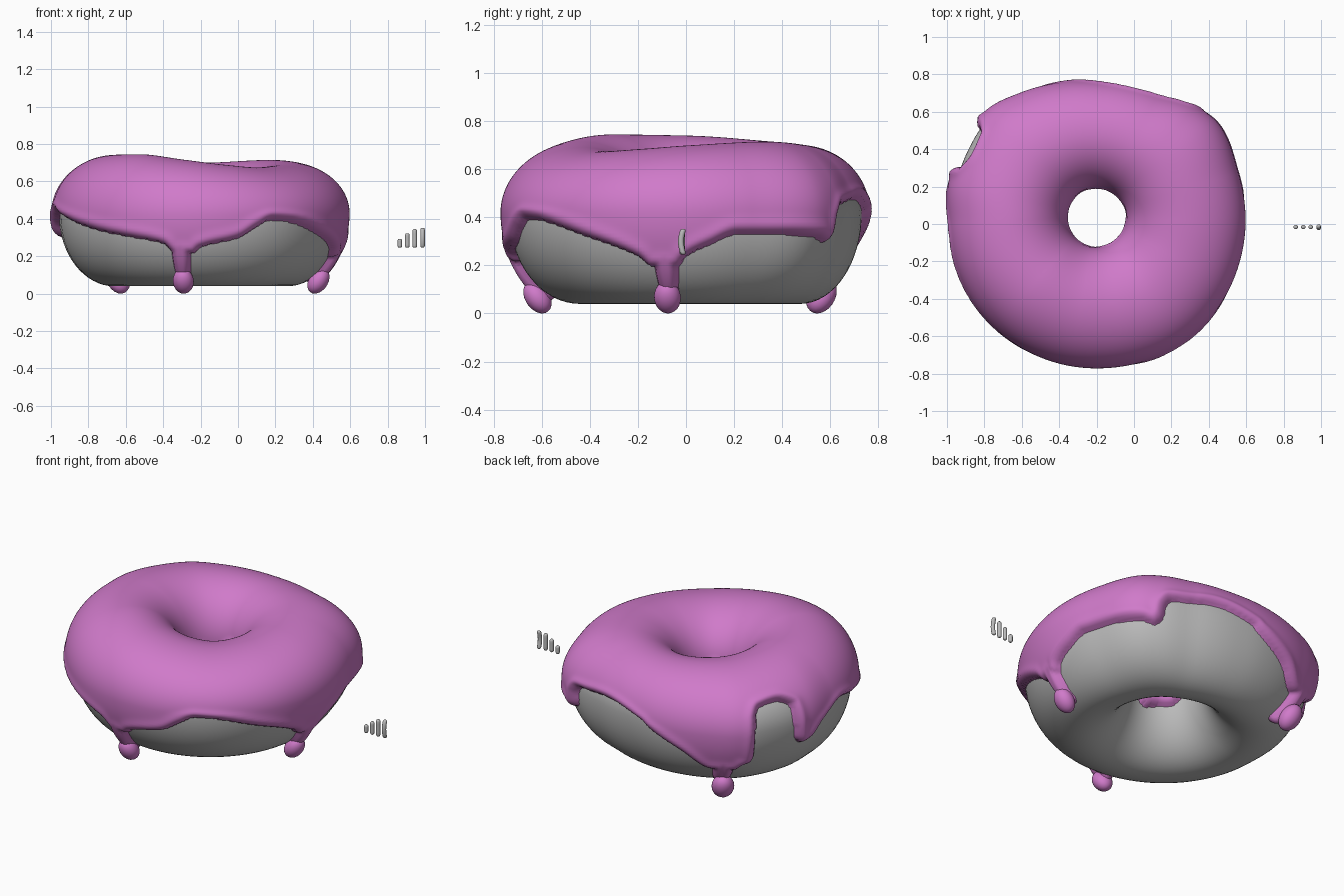
import bpy, bmesh, math
from mathutils import Vector, kdtree
from math import sin, cos, pi, radians, degrees, sqrt, asin, exp

if "Cube" in bpy.data.objects:
    bpy.data.objects.remove(bpy.data.objects["Cube"])

CX = -0.2                      # ring centre on x
R, A, ZC, B_LOW = 0.46, 0.28, 0.42, 0.38   # ring radius, half width, widest height, lower half height
COAT = 0.035                   # icing thickness

# angle (degrees) and value: icing outline radius, crown height, icing lower edge
OUTLINE = [(0, .79), (20, .80), (40, .84), (50, .82), (65, .772), (85, .762), (100, .775), (120, .81),
           (135, .845), (150, .83), (165, .815), (180, .785), (225, .775), (270, .772), (315, .785), (340, .785)]
CROWN = [(0, .70), (40, .715), (90, .70), (135, .715), (180, .74), (225, .745), (260, .715), (285, .69),
         (310, .675), (335, .685)]
EDGE = [(-175, .44), (-163, .41), (-145, .36), (-133, .33), (-123, .31), (-106, .27), (-101, .22), (-93, .22),
        (-90, .25), (-74, .30), (-66, .36), (-60, .395), (-54, .39), (-33, .32), (-16, .24), (-12, .2), (-3, .2),
        (0, .24), (8, .29), (16, .33), (30, .33), (42, .32), (47, .30), (50, .33), (51.5, .41), (54, .45), (60, .46),
        (73, .48), (92, .43), (95, .40), (110, .30), (123, .2), (133, .2), (136, .23), (139.5, .25), (141, .51),
        (143, .55), (150, .56), (156.5, .53), (158.5, .34), (161, .30), (165, .31), (172, .38)]
# drips: angle, tip distance from the axis, tip size
DRIPS = [(-7, .635, .056), (-98.5, .625, .056), (128, .715, .062)]


def lookup(table, deg):
    """Periodic monotone cubic through the table."""
    p = sorted(((a + 180) % 360 - 180, v) for a, v in table)
    p = [(a - 360, v) for a, v in p[-3:]] + p + [(a + 360, v) for a, v in p[:3]]
    deg = (deg + 180) % 360 - 180
    i = next(k for k in range(2, len(p) - 2) if p[k][0] <= deg <= p[k + 1][0])

    def slope(k):
        s = (p[k][1] - p[k - 1][1]) / (p[k][0] - p[k - 1][0])
        t = (p[k + 1][1] - p[k][1]) / (p[k + 1][0] - p[k][0])
        return 2 * s * t / (s + t) if s * t > 0 else 0

    h = p[i + 1][0] - p[i][0]
    t = (deg - p[i][0]) / h
    return (p[i][1] * (1 + 2 * t) * (1 - t) ** 2 + p[i + 1][1] * t * t * (3 - 2 * t)
            + h * t * (1 - t) * (slope(i) * (1 - t) - slope(i + 1) * t))


def ring_point(th, ph, off, out, top):
    """Point of the ring body, pushed outward by off."""
    c, s = cos(ph), sin(ph)
    b = (top - COAT - ZC) if s > 0 else B_LOW
    a = A if c > 0 else A - 0.016
    n = Vector((c / a, s / b)).normalized()
    r = R + a * c + n.x * off
    z = ZC + b * s + n.y * off
    w = (1 + c) / 2
    r *= 1 + (out / 0.775 - 1) * w
    return Vector((CX + r * cos(th), r * sin(th) + 0.035 * (1 - w), z))


def phi_of(z):
    return asin((z - ZC) / (B_LOW if z < ZC else 0.265))


def material(name, col):
    m = bpy.data.materials.new(name)
    m.diffuse_color = (*col, 1)
    m.use_nodes = True
    m.node_tree.nodes["Principled BSDF"].inputs["Base Color"].default_value = m.diffuse_color
    return m


def finish(bm, name, mat):
    bmesh.ops.recalc_face_normals(bm, faces=bm.faces)
    for f in bm.faces:
        f.smooth = True
    me = bpy.data.meshes.new(name)
    bm.to_mesh(me)
    bm.free()
    me.materials.append(mat)
    ob = bpy.data.objects.new(name, me)
    bpy.context.collection.objects.link(ob)
    return ob


def ring_mesh(nt, np, offset):
    bm = bmesh.new()
    grid, hidden = [], set()
    for i in range(nt):
        th = -pi + 2 * pi * i / nt
        out, top = lookup(OUTLINE, degrees(th)), lookup(CROWN, degrees(th))
        row = []
        for j in range(np):
            ph = -pi / 2 + 2 * pi * j / np
            off, gone = offset(th, ph)
            v = bm.verts.new(ring_point(th, ph, off, out, top))
            if gone:
                hidden.add(v)
            row.append(v)
        grid.append(row)
    for i in range(nt):
        for j in range(np):
            k, l = (i + 1) % nt, (j + 1) % np
            q = (grid[i][j], grid[k][j], grid[k][l], grid[i][l])
            if not all(v in hidden for v in q):
                bm.faces.new(q)
    bmesh.ops.delete(bm, geom=[v for v in bm.verts if not v.link_faces], context='VERTS')
    return bm


grey = material("dough grey", (0.5, 0.5, 0.5))
pink = material("icing pink", (0.63, 0.195, 0.59))

# dough ring
finish(ring_mesh(120, 64, lambda th, ph: (0, False)), "dough", grey)

# icing edge, sampled on the unrolled ring surface for distance queries
U, V = 0.72, 0.33
N = 5000
tree = kdtree.KDTree(N)
for k in range(N):
    a = -190 + 380 * k / N
    tree.insert(Vector((radians(a) * U, phi_of(lookup(EDGE, a)) * V, 0)), k)
tree.balance()
edge_cache = {}


def icing_offset(th, ph):
    if th not in edge_cache:
        edge_cache[th] = phi_of(lookup(EDGE, degrees(th)))
    u, v = th * U, ph * V
    d = tree.find(Vector((u, v, 0)))[2]
    if ph < edge_cache[th]:
        d = -d
    # runs down to each drip
    v0, v1 = phi_of(0.09) * V, phi_of(0.26) * V
    for a, r, size in DRIPS:
        vc = min(max(v, v0), v1)
        width = size * 0.75 + 0.012 * (vc - v0) / (v1 - v0)
        d = max(d, width - math.hypot(u - radians(a) * U, v - vc))
    # end of the coat inside the hole
    inner = radians(191 + 5 * sin(3 * th + 1) + 2 * sin(7 * th))
    d = min(d, (inner - ph) * 0.3)
    if d < 0:
        return max(d, -0.015), d < -0.02
    t = min(d / COAT, 1)
    bulge = 0.008 * t * max(0, cos(ph - 0.35)) ** 4 * cos(th) ** 2
    rim = 0.008 * t * exp(-((d - 0.035) / 0.025) ** 2)
    return COAT * sqrt(1 - (1 - t) ** 2) + bulge + rim, False


# icing coat
finish(ring_mesh(420, 170, icing_offset), "icing", pink)

# rounded drip tips, leaning along the dough
for k, (a, r, size) in enumerate(DRIPS):
    th = radians(a)
    bm = bmesh.new()
    bmesh.ops.create_icosphere(bm, subdivisions=3, radius=size)
    for v in bm.verts:
        z = v.co.z * 1.2
        lean = r + 0.3 * z
        v.co += Vector((CX + lean * cos(th), lean * sin(th), 0))
        v.co.z = z + size * 1.2
    finish(bm, "drip_tip_%d" % (k + 1), pink)


# sprinkles: rounded rods, the tallest one bent
def sprinkle(name, x, z0, z1, bend):
    rad, n = 0.012, 12
    rows = [(z0, 0.55), (z0 + 0.004, 0.88), (z0 + 0.01, 1)]
    rows += [(z0 + (z1 - z0) * k / 8, 1) for k in range(2, 7)]
    rows += [(z1 - 0.01, 1), (z1 - 0.004, 0.88), (z1, 0.55)]
    bm = bmesh.new()
    rings = []
    for z, s in rows:
        t = (z - z0) / (z1 - z0)
        y = -0.016 + bend * (0.5 - sin(pi * t))
        rings.append([bm.verts.new((x + rad * s * cos(2 * pi * i / n), y + rad * s * sin(2 * pi * i / n), z))
                      for i in range(n)])
    for lo, hi in zip(rings, rings[1:]):
        for i in range(n):
            bm.faces.new((lo[i], lo[(i + 1) % n], hi[(i + 1) % n], hi[i]))
    bm.faces.new(rings[0][::-1])
    bm.faces.new(rings[-1])
    finish(bm, name, grey)


for k, (x, top) in enumerate([(0.865, .293), (0.905, .322), (0.945, .345), (0.987, .352)]):
    sprinkle("sprinkle_%d" % (k + 1), x, 0.246, top, 0.01 if k == 3 else 0)
